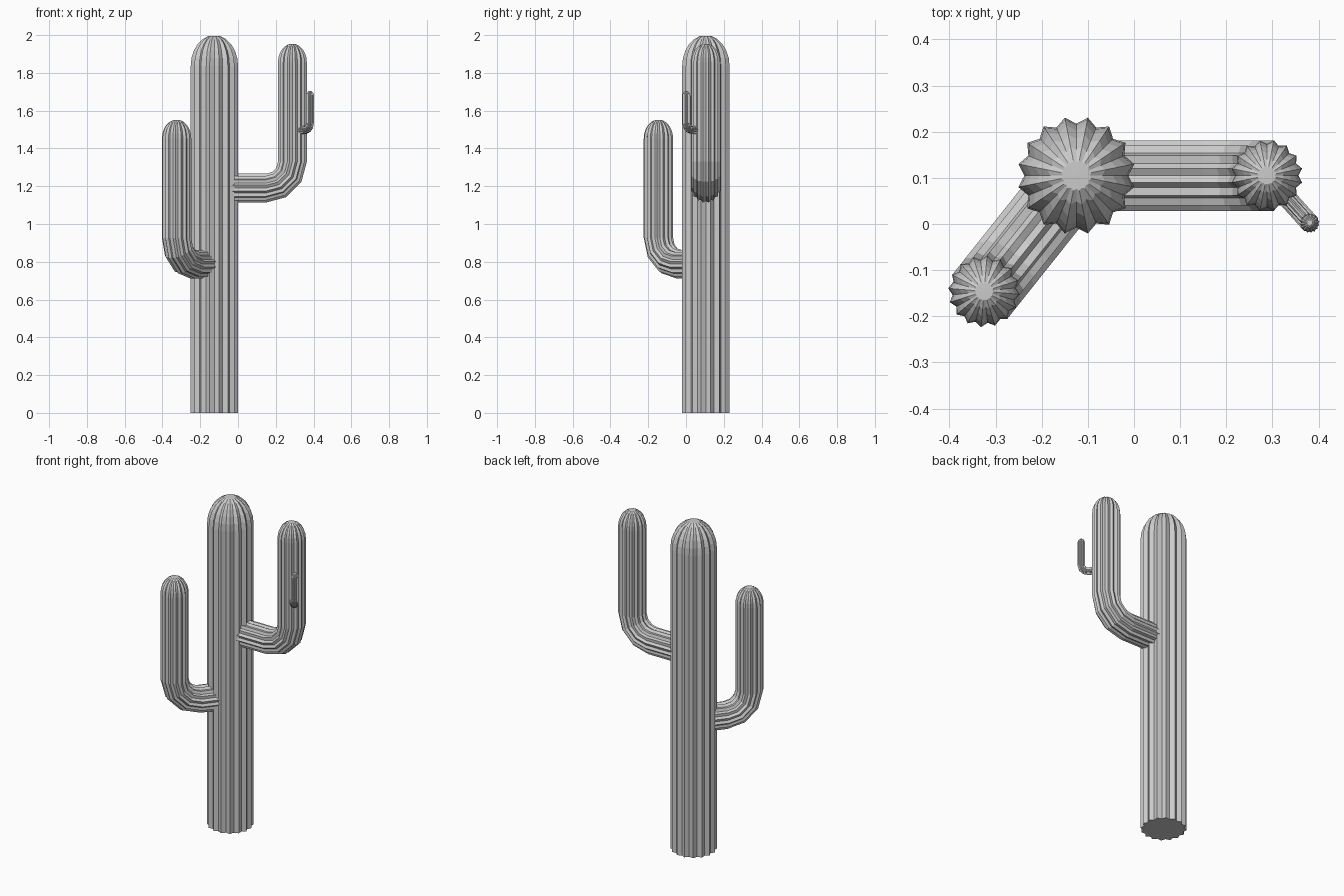
import bpy, bmesh
from math import sin, cos, pi, atan2, hypot
from mathutils import Vector

if "Cube" in bpy.data.objects:
    bpy.data.objects.remove(bpy.data.objects["Cube"])

RIBS = 16
UP = Vector((0, 0, 1))


def ribbed_tube(name, rings):
    """Skin star-shaped rings (centre, tangent, side, radius), closing both ends."""
    bm = bmesh.new()
    loops = []
    for centre, tangent, side, r in rings:
        other = tangent.cross(side)
        loop = []
        for i in range(RIBS * 2):
            a = pi * i / RIBS
            rr = r * (0.88 if i % 2 == 0 else 1.0)
            loop.append(bm.verts.new(centre + side * (rr * cos(a)) + other * (rr * sin(a))))
        loops.append(loop)
    n = RIBS * 2
    for a, b in zip(loops, loops[1:]):
        for i in range(n):
            j = (i + 1) % n
            bm.faces.new((a[i], a[j], b[j], b[i]))
    bm.faces.new(loops[0])
    tip = bm.verts.new(rings[-1][4 - 4] + UP * (0.02 * rings[-1][3]))
    for i in range(n):
        bm.faces.new((loops[-1][i], loops[-1][(i + 1) % n], tip))
    bmesh.ops.recalc_face_normals(bm, faces=bm.faces)
    mesh = bpy.data.meshes.new(name)
    bm.to_mesh(mesh)
    bm.free()
    obj = bpy.data.objects.new(name, mesh)
    bpy.context.collection.objects.link(obj)
    return obj


def dome(x, y, top, r, side):
    """Rings of the rounded tip, from full width to nearly closed."""
    h = 1.28 * r
    angles = [pi / 2 * k / 6 for k in range(6)]
    return [(Vector((x, y, top - h + h * sin(a))), UP, side, r * cos(a)) for a in angles]


def arm(name, start, end, z, top, r, bend):
    """Arm leaving sideways from start, bending upward to stand over end."""
    dx, dy = end[0] - start[0], end[1] - start[1]
    length = hypot(dx, dy)
    out = Vector((dx / length, dy / length, 0))
    side = out.cross(UP)
    base = Vector((start[0], start[1], z))
    rings = [(base, out, side, r)]
    for k in range(4):
        a = pi / 6 * k
        pos = base + out * (length - bend + bend * sin(a)) + UP * (bend - bend * cos(a))
        rings.append((pos, out * cos(a) + UP * sin(a), side, r))
    ribbed_tube(name, rings + dome(end[0], end[1], top, r, side))


trunk_xy = (-0.125, 0.105)
right_xy = (0.288, 0.105)

# Trunk
side = Vector((1, 0, 0))
ribbed_tube("trunk", [(Vector((*trunk_xy, 0)), UP, side, 0.128)]
            + dome(*trunk_xy, 2.0, 0.128, side))

# Arms and the small offshoot
arm("right_arm", trunk_xy, right_xy, 1.19, 1.955, 0.078, 0.14)
arm("left_arm", trunk_xy, (-0.325, -0.146), 0.787, 1.553, 0.078, 0.14)
arm("small_offshoot", right_xy, (0.381, 0.002), 1.497, 1.705, 0.021, 0.038)
